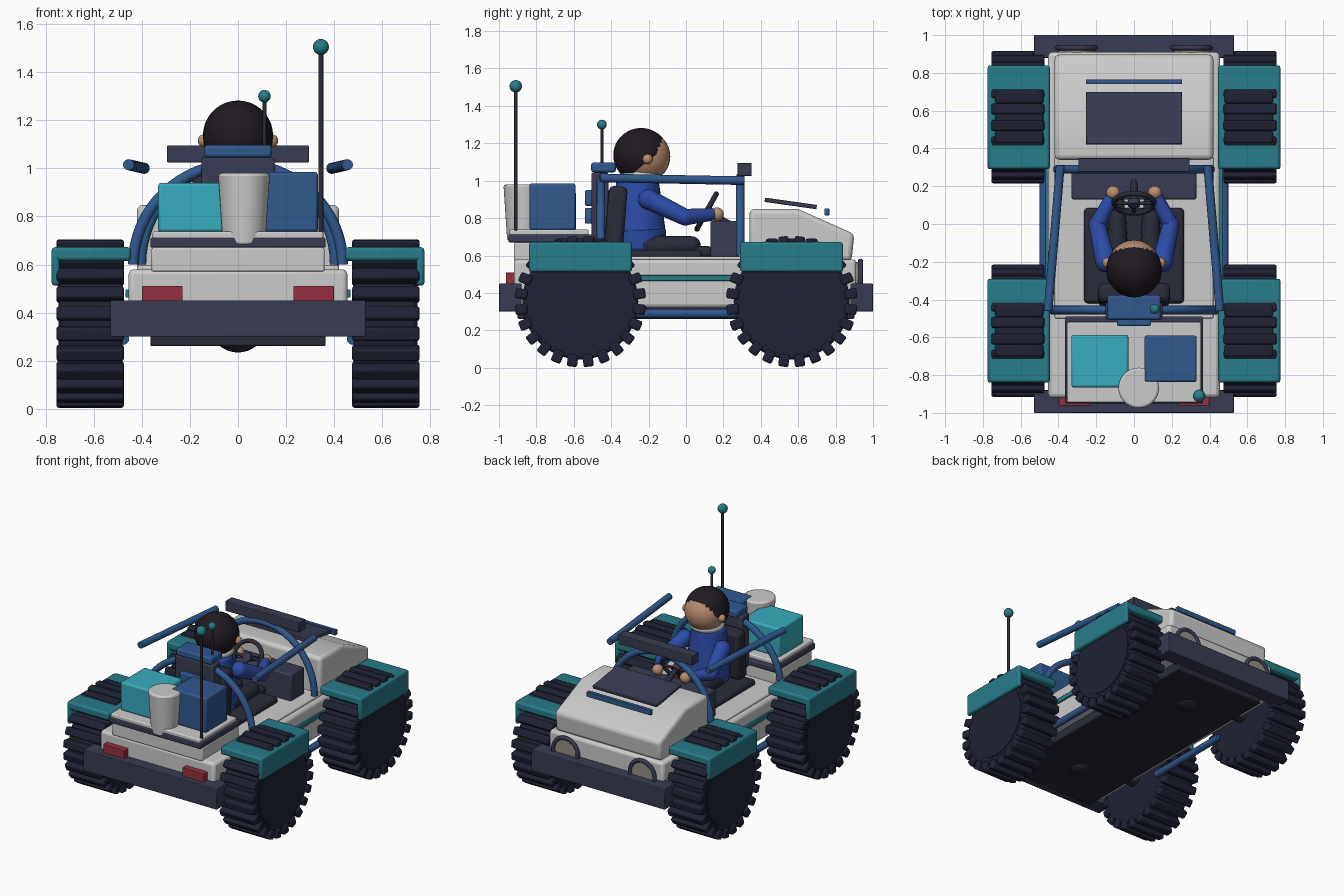
import bpy, bmesh, math
from mathutils import Vector, Matrix

if "Cube" in bpy.data.objects:
    bpy.data.objects.remove(bpy.data.objects["Cube"])

COL = {
    "tyre": (0.014, 0.016, 0.035), "navy": (0.04, 0.045, 0.085), "teal": (0.02, 0.2, 0.25),
    "cyan": (0.04, 0.42, 0.52), "blue": (0.03, 0.1, 0.27), "suit": (0.025, 0.07, 0.38),
    "skin": (0.5, 0.28, 0.16), "hair": (0.015, 0.01, 0.016), "red": (0.3, 0.03, 0.05),
    "lens": (0.3, 0.28, 0.24), "black": (0.022, 0.024, 0.04),
}
MATS = {}
for k, c in COL.items():
    MATS[k] = bpy.data.materials.new(k)
    MATS[k].diffuse_color = (*c, 1)


def finish(name, bm, col=None, bevel=0.0, seg=2):
    bmesh.ops.recalc_face_normals(bm, faces=bm.faces)
    me = bpy.data.meshes.new(name)
    bm.to_mesh(me)
    bm.free()
    ob = bpy.data.objects.new(name, me)
    bpy.context.collection.objects.link(ob)
    if col:
        me.materials.append(MATS[col])
    if bevel:
        m = ob.modifiers.new("bevel", "BEVEL")
        m.width, m.segments, m.limit_method = bevel, seg, "ANGLE"
    bpy.ops.object.select_all(action="DESELECT")
    ob.select_set(True)
    bpy.context.view_layer.objects.active = ob
    bpy.ops.object.shade_smooth_by_angle(angle=math.radians(35))
    return ob


def box(name, x, y, z, col=None, bevel=0.008, tilt=0.0):
    """Box from (min, max) ranges, optionally tilted about x."""
    bm = bmesh.new()
    size = [b - a for a, b in (x, y, z)]
    mid = [(a + b) / 2 for a, b in (x, y, z)]
    bmesh.ops.create_cube(bm, size=1, matrix=Matrix.Translation(mid)
                          @ Matrix.Rotation(tilt, 4, "X") @ Matrix.Diagonal((*size, 1)))
    return finish(name, bm, col, bevel)


def tube(name, a, b, r, col=None, r2=None, seg=24, bevel=0.0):
    a, b = Vector(a), Vector(b)
    bm = bmesh.new()
    rot = (b - a).to_track_quat("Z", "Y").to_matrix().to_4x4()
    bmesh.ops.create_cone(bm, cap_ends=True, segments=seg, radius1=r, radius2=r if r2 is None else r2,
                          depth=(b - a).length, matrix=Matrix.Translation((a + b) / 2) @ rot)
    return finish(name, bm, col, bevel)


def ball(name, c, r, col=None, scale=(1, 1, 1), cut=None):
    bm = bmesh.new()
    bmesh.ops.create_uvsphere(bm, u_segments=32, v_segments=18, radius=r,
                              matrix=Matrix.Translation(c) @ Matrix.Diagonal((*scale, 1)))
    if cut:
        g = bm.verts[:] + bm.edges[:] + bm.faces[:]
        bmesh.ops.bisect_plane(bm, geom=g, plane_co=cut[0], plane_no=cut[1], clear_inner=True)
        bmesh.ops.holes_fill(bm, edges=[e for e in bm.edges if e.is_boundary])
    return finish(name, bm, col)


def ring(name, c, R, r, col, rx):
    bpy.ops.mesh.primitive_torus_add(location=c, rotation=(rx, 0, 0), major_radius=R, minor_radius=r,
                                     major_segments=40, minor_segments=12)
    ob = bpy.context.object
    ob.name = name
    if col:
        ob.data.materials.append(MATS[col])
    bpy.ops.object.shade_smooth()


def wheel(sx, y, tag):
    zc = 0.354
    tube("tyre_" + tag, (sx * 0.48, y, zc), (sx * 0.742, y, zc), 0.31, "tyre", seg=48, bevel=0.015)
    tube("wheel_disc_" + tag, (sx * 0.70, y, zc), (sx * 0.747, y, zc), 0.26, "tyre", seg=48)
    bm = bmesh.new()
    for i in range(24):
        bmesh.ops.create_cube(bm, size=1, matrix=Matrix.Translation((sx * 0.615, y, zc))
                              @ Matrix.Rotation(math.tau * (i + 0.5) / 24, 4, "X")
                              @ Matrix.Translation((0, 0, 0.318)) @ Matrix.Diagonal((0.28, 0.055, 0.066, 1)))
    finish("tyre_lugs_" + tag, bm, "tyre", 0.01)


def hoop(name, R, y):
    cu = bpy.data.curves.new(name, "CURVE")
    cu.dimensions, cu.bevel_depth, cu.bevel_resolution, cu.use_fill_caps = "3D", 0.023, 4, True
    sp = cu.splines.new("POLY")
    sp.points.add(32)
    for i, p in enumerate(sp.points):
        t = math.pi * i / 32
        p.co = (R * math.cos(t), y, 0.6 + 0.42 * math.sin(t), 1)
    ob = bpy.data.objects.new(name, cu)
    bpy.context.collection.objects.link(ob)
    cu.materials.append(MATS["blue"])
    bpy.ops.object.select_all(action="DESELECT")
    ob.select_set(True)
    bpy.context.view_layer.objects.active = ob
    bpy.ops.object.convert(target="MESH")
    bpy.ops.object.shade_smooth_by_angle(angle=math.radians(40))


# Chassis and body
box("chassis", (-0.365, 0.365), (-0.9, 0.9), (0.26, 0.34), "black")
box("body", (-0.455, 0.455), (-0.92, 0.91), (0.32, 0.58), None, 0.02)
box("cabin_floor", (-0.42, 0.42), (-0.5, 0.36), (0.57, 0.595))
box("rear_deck", (-0.36, 0.36), (-0.92, -0.5), (0.57, 0.67))
box("cargo_frame", (-0.365, 0.365), (-0.95, -0.49), (0.67, 0.712), "navy")
box("cargo_floor", (-0.355, 0.355), (-0.945, -0.52), (0.705, 0.738))
for n, a, b in (("rear", -1.0, -0.88), ("front", 0.88, 1.0)):
    box(n + "_bumper", (-0.53, 0.53), (a, b), (0.3, 0.45), "navy", 0.004)

# Wheels, axles and fenders
for yn, y in (("rear", -0.565), ("front", 0.565)):
    tube(yn + "_axle", (-0.5, y, 0.354), (0.5, y, 0.354), 0.05, "black")
    ball(yn + "_differential", (0, y, 0.354), 0.12, "black")
    for sn, s in (("left", -1), ("right", 1)):
        tag = yn + "_" + sn
        wheel(s, y, tag)
        box("fender_top_" + tag, sorted((s * 0.445, s * 0.775)), (y - 0.275, y + 0.275), (0.615, 0.672), "teal", 0.014)
        box("fender_skirt_" + tag, sorted((s * 0.742, s * 0.775)), (y - 0.275, y + 0.275), (0.512, 0.66), "teal", 0.012)
        for k in range(3):
            yy = y + (k - 1) * 0.105
            box(f"fender_slat_{tag}_{k}", sorted((s * 0.48, s * 0.735)), (yy - 0.032, yy + 0.032), (0.66, 0.69), "tyre", 0.01)

# Sides: trim, sill tubes, lamps, roof rails
for sn, s in (("left", -1), ("right", 1)):
    box("trim_" + sn, sorted((s * 0.44, s * 0.468)), (-0.32, 0.32), (0.463, 0.496), "teal", 0.004)
    tube("sill_tube_" + sn, (s * 0.477, -0.33, 0.29), (s * 0.477, 0.33, 0.29), 0.024, "blue")
    tube("roof_rail_" + sn, (s * 0.455, -0.46, 1.015), (s * 0.39, 0.31, 1.0), 0.023, "blue")
    box("tail_light_" + sn, sorted((s * 0.23, s * 0.4)), (-0.962, -0.91), (0.43, 0.51), "red", 0.004)
    ring("headlight_rim_" + sn, (s * 0.305, 0.933, 0.47), 0.098, 0.014, "navy", math.pi / 2)
    tube("headlight_lens_" + sn, (s * 0.305, 0.9, 0.47), (s * 0.305, 0.933, 0.47), 0.095, "lens", seg=32)

# Hood with sloped nose
bm = bmesh.new()
prof = [(0.34, 0.57), (0.34, 0.848), (0.6, 0.848), (0.9, 0.715), (0.885, 0.57)]
f = bm.faces.new([bm.verts.new((-0.42, y, z)) for y, z in prof])
ext = bmesh.ops.extrude_face_region(bm, geom=[f])["geom"]
bmesh.ops.translate(bm, vec=(0.84, 0, 0), verts=[v for v in ext if isinstance(v, bmesh.types.BMVert)])
finish("hood", bm, None, 0.025, 3)
box("hood_panel", (-0.255, 0.255), (0.42, 0.7), (0.867, 0.89), "navy", 0.004, -0.14)
box("hood_strip", (-0.255, 0.255), (0.74, 0.766), (0.815, 0.852), "blue", 0.003)

# Roll hoops, light bar, dashboard
hoop("rear_hoop", 0.435, -0.455)
hoop("front_hoop", 0.405, 0.29)
box("light_bar", (-0.295, 0.295), (0.275, 0.35), (1.025, 1.095), "navy", 0.004)
box("dashboard", (-0.33, 0.33), (0.13, 0.285), (0.59, 0.785), "navy", 0.01)

# Steering wheel
ax = Vector((0, -0.876, 0.482))
c = Vector((0, 0.11, 0.835))
ring("steering_rim", c, 0.107, 0.014, "black", math.atan2(0.876, 0.482))
tube("steering_column", c + ax * 0.01, c - ax * 0.15, 0.018, "black")
tube("steering_hub", c + ax * 0.015, c - ax * 0.015, 0.032, "navy")
for d in ((1, 0, 0), (-1, 0, 0), (0, -0.482, -0.876)):
    tube("steering_spoke", c, c + Vector(d) * 0.1, 0.01, "black", seg=12)

# Seat and back pack
box("seat_base", (-0.265, 0.265), (-0.42, 0.085), (0.575, 0.63), "black", 0.02)
box("seat_back", (-0.19, 0.19), (-0.425, -0.325), (0.62, 0.97), "black", 0.025, -0.08)
box("pack", (-0.152, 0.152), (-0.505, -0.415), (0.66, 1.045), "navy", 0.01)
box("pack_cap", (-0.14, 0.14), (-0.507, -0.375), (1.045, 1.097), "blue", 0.012)
for k in range(2):
    box(f"pack_panel_{k}", (-0.09, 0.09), (-0.54, -0.5), (0.77 + k * 0.095, 0.855 + k * 0.095), "blue", 0.008)

# Cargo and antennas
box("cargo_box_left", (-0.332, -0.03), (-0.865, -0.587), (0.735, 0.94), "cyan", 0.012)
box("cargo_box_right", (0.055, 0.332), (-0.837, -0.59), (0.735, 0.985), "blue", 0.012)
tube("canister", (0.025, -0.868, 0.68), (0.025, -0.868, 0.98), 0.088, None, 0.108, 40, 0.012)
for n, x, y, z0, z1, r, b in (("tall", 0.345, -0.91, 0.7, 1.505, 0.01, 0.033), ("short", 0.11, -0.45, 1.08, 1.3, 0.008, 0.026)):
    tube(n + "_antenna", (x, y, z0), (x, y, z1), r, "black", seg=12)
    ball(n + "_antenna_tip", (x, y, z1), b, "teal")

# Driver
tube("driver_hips", (0, -0.25, 0.62), (0, -0.25, 0.75), 0.14, "suit", 0.145, 32, 0.02)
tube("driver_torso", (0, -0.255, 0.7), (0, -0.26, 1.03), 0.15, "suit", 0.11, 32, 0.04)
ring("driver_collar", (0, -0.24, 1.025), 0.09, 0.026, None, 0)
ball("driver_head", (0, -0.222, 1.13), 0.138, "skin")
ball("driver_hair", (0, -0.24, 1.136), 0.146, "hair", (1, 1.02, 1), ((0, -0.19, 1.115), (0, -0.62, 0.78)))
for sn, s in (("left", -1), ("right", 1)):
    ball("ear_" + sn, (s * 0.14, -0.205, 1.115), 0.027, "skin")
    sh, el, ha = (s * 0.15, -0.2, 0.9), (s * 0.195, -0.005, 0.805), (s * 0.12, 0.14, 0.82)
    ball("shoulder_" + sn, sh, 0.055, "suit")
    tube("upper_arm_" + sn, sh, el, 0.054, "suit", 0.045)
    ball("elbow_" + sn, el, 0.045, "suit")
    tube("forearm_" + sn, el, ha, 0.044, "suit", 0.034)
    ball("hand_" + sn, (s * 0.11, 0.165, 0.82), 0.037, "skin")
    hip, knee = (s * 0.085, -0.23, 0.65), (s * 0.09, 0.03, 0.655)
    tube("leg_" + sn, hip, knee, 0.058, "black", 0.048)
    ball("knee_" + sn, knee, 0.048, "black")
    box("shoe_" + sn, sorted((s * 0.05, s * 0.13)), (0.03, 0.14), (0.59, 0.65), "black", 0.02)

for m in bpy.data.materials:
    if m.users and not m.is_grease_pencil:
        m.use_nodes = True
        m.node_tree.nodes["Principled BSDF"].inputs["Base Color"].default_value = m.diffuse_color
